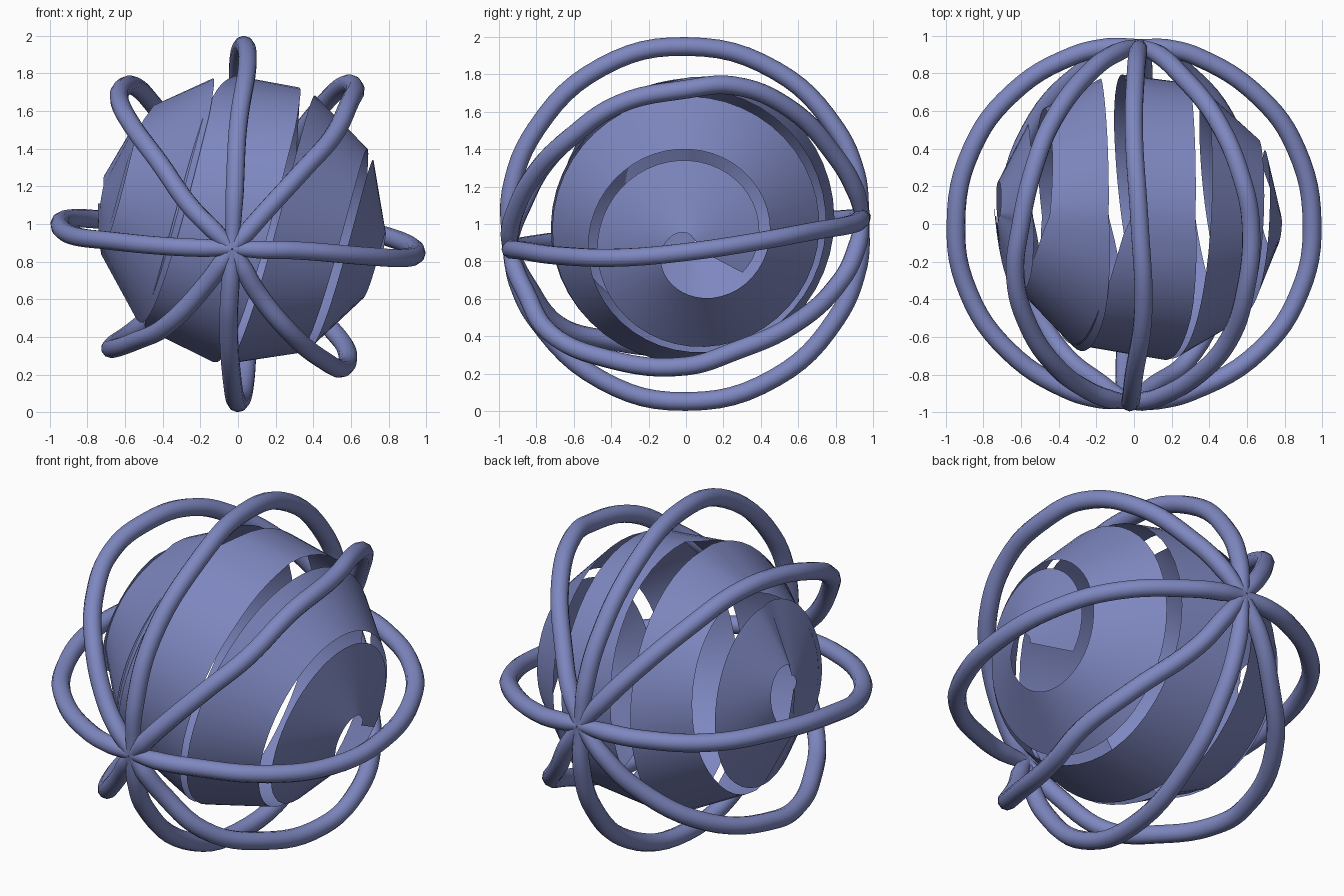
import bpy, math
from mathutils import Vector

if "Cube" in bpy.data.objects:
    bpy.data.objects.remove(bpy.data.objects["Cube"])

FRONT, BACK = Vector((-0.03, -0.945, 0.87)), Vector((0.03, 0.945, 1.04))
MID = Vector((0, 0, 1))

mat = bpy.data.materials.new("soft_blue")
mat.diffuse_color = (0.21, 0.245, 0.53, 1)
mat.use_nodes = True
mat.node_tree.nodes["Principled BSDF"].inputs["Base Color"].default_value = mat.diffuse_color


def between(a, b, f):
    """Point on the cage sphere between a and b."""
    da, db = a - MID, b - MID
    length = da.length * (1 - f) + db.length * f
    return MID + da.lerp(db, f).normalized() * length


def tube(name, pts):
    """Round bar through pts, from the front knot to the back knot."""
    cu = bpy.data.curves.new(name, 'CURVE')
    cu.dimensions = '3D'
    cu.bevel_depth = 0.05
    cu.bevel_resolution = 3
    cu.resolution_u = 6
    cu.use_fill_caps = True
    sp = cu.splines.new('BEZIER')
    pts = [Vector(p) for p in pts]
    allp = [FRONT, between(FRONT, pts[0], 0.45)] + pts + [between(BACK, pts[-1], 0.45), BACK]
    sp.bezier_points.add(len(allp) - 1)
    for i, (bp, p) in enumerate(zip(sp.bezier_points, allp)):
        bp.co = p
        bp.handle_left_type = bp.handle_right_type = 'AUTO'
        bp.radius = 0.75 if i in (0, len(allp) - 1) else 1.0
    cu.materials.append(mat)
    ob = bpy.data.objects.new(name, cu)
    bpy.context.collection.objects.link(ob)


# Outer cage: eight bars between the two knots
tube("bar_top", [(0.0, -0.80, 1.51), (0.05, -0.45, 1.84), (0.03, 0, 1.949),
                 (0.0, 0.48, 1.82), (0.01, 0.80, 1.51)])
tube("bar_bottom", [(-0.05, -0.80, 0.49), (-0.03, -0.45, 0.165), (0.0, 0, 0.051),
                    (0.04, 0.48, 0.18), (0.05, 0.80, 0.49)])
tube("bar_left", [(-0.35, -0.88, 0.88), (-0.67, -0.67, 0.91), (-0.88, -0.36, 0.94),
                  (-0.945, 0, 1.0), (-0.86, 0.40, 1.03), (-0.64, 0.70, 1.02),
                  (-0.33, 0.89, 1.03)])
tube("bar_right", [(0.30, -0.89, 0.86), (0.67, -0.67, 0.83), (0.88, -0.36, 0.82),
                   (0.945, 0, 0.85), (0.86, 0.40, 0.91), (0.67, 0.67, 0.96),
                   (0.33, 0.89, 1.0)])
tube("bar_upper_right", [(0.13, -0.92, 1.05), (0.34, -0.80, 1.28), (0.50, -0.62, 1.46),
                         (0.59, -0.36, 1.64), (0.62, 0, 1.72), (0.57, 0.25, 1.74),
                         (0.44, 0.55, 1.62), (0.24, 0.80, 1.36)])
tube("bar_upper_left", [(-0.25, -0.88, 1.09), (-0.42, -0.75, 1.33), (-0.56, -0.54, 1.52),
                        (-0.63, -0.28, 1.66), (-0.60, 0, 1.73), (-0.53, 0.30, 1.72),
                        (-0.43, 0.55, 1.61), (-0.22, 0.82, 1.36)])
tube("bar_lower_right", [(0.10, -0.86, 0.64), (0.28, -0.73, 0.42), (0.45, -0.42, 0.28),
                         (0.56, 0, 0.24), (0.58, 0.26, 0.32), (0.48, 0.57, 0.46),
                         (0.25, 0.83, 0.70)])
tube("bar_lower_left", [(-0.16, -0.86, 0.69), (-0.38, -0.68, 0.46), (-0.54, -0.42, 0.38),
                        (-0.66, -0.1, 0.34), (-0.67, 0.12, 0.35), (-0.52, 0.55, 0.46),
                        (-0.25, 0.83, 0.70)])

# Inner ball: one thin strip wound as a spiral around a tilted axis
C, R, PITCH, SEG = Vector((0.02, 0.03, 1.02)), 0.768, 35, 48
axis = Vector((1, -0.02, -0.17)).normalized()
fwd = Vector((0, -1, 0))
fwd = (fwd - axis * fwd.dot(axis)).normalized()
up = fwd.cross(axis).normalized()
if up.z < 0:
    up = -up


def on_ball(t, phi, r):
    t = math.radians(min(177, max(3, t)))
    return C + r * (axis * math.cos(t) + math.sin(t) * (fwd * math.cos(phi) + up * math.sin(phi)))


verts = []
for i in range(int(-3.3 * SEG), int(1.6 * SEG) + 1):
    phi = 2 * math.pi * i / SEG
    # the strip steps sideways mostly along the underside
    t = 63 - PITCH * (i / SEG + 0.6 * math.cos(phi) / (2 * math.pi))
    # it overlaps itself on the front left and gapes at the upper back
    left = min(1, max(0, (t - 75) / 15))
    extra = 14 * left * max(0, math.cos(phi)) ** 0.5
    half = 15 + extra / 2 - 3 * left * max(0, math.cos(phi - 2.4))
    verts += [on_ball(t - half + extra / 3, phi, R),
              on_ball(t + half, phi, R - 0.012 * min(1, extra / 5))]
n = len(verts) // 2
faces = [(2 * k, 2 * k + 1, 2 * k + 3, 2 * k + 2) for k in range(n - 1)]
me = bpy.data.meshes.new("spiral_strip")
me.from_pydata([tuple(v) for v in verts], [], faces)
me.shade_smooth()
me.materials.append(mat)
ob = bpy.data.objects.new("spiral_strip", me)
bpy.context.collection.objects.link(ob)
